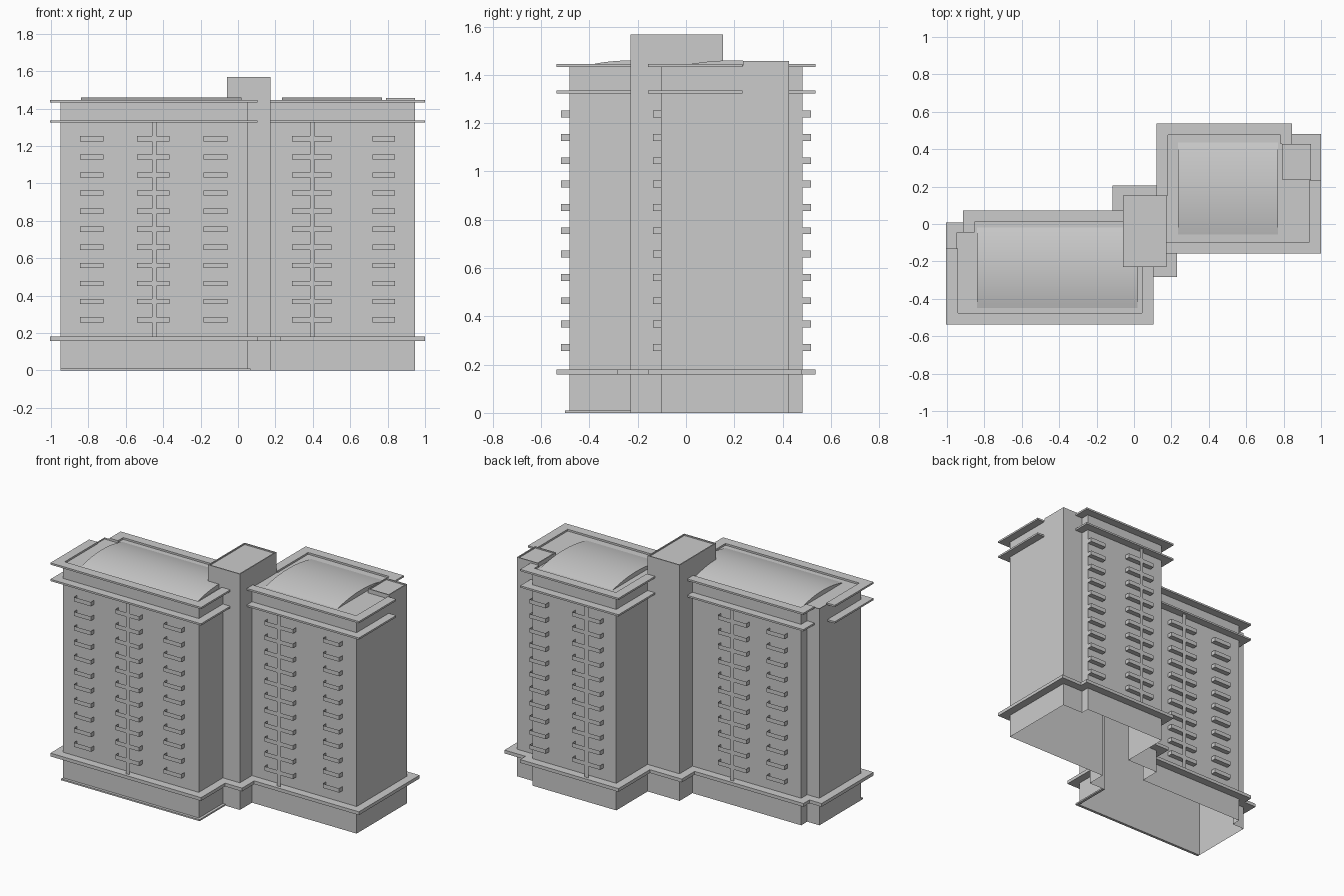
import bpy, bmesh, math
from mathutils import Vector

if "Cube" in bpy.data.objects:
    bpy.data.objects.remove(bpy.data.objects["Cube"])


def mesh_object(name, verts, faces, fix=True):
    me = bpy.data.meshes.new(name)
    me.from_pydata(verts, [], faces)
    ob = bpy.data.objects.new(name, me)
    bpy.context.collection.objects.link(ob)
    if fix:
        bm = bmesh.new()
        bm.from_mesh(me)
        bmesh.ops.recalc_face_normals(bm, faces=bm.faces)
        bm.to_mesh(me)
        bm.free()
    return ob


def offset(path, d, closed):
    """Shift a path outwards (right of travel) with mitred corners."""
    n, out = len(path), []
    for i in range(n):
        p = Vector(path[i])
        normals = []
        for a, b in ((i - 1, i), (i, i + 1)):
            if closed or (a >= 0 and b < n):
                e = (Vector(path[b % n]) - Vector(path[a % n])).normalized()
                normals.append(Vector((e.y, -e.x)))
        m = sum(normals, Vector((0, 0)))
        out.append(tuple(p + m * d))      # right-angled corners only
    return out


def ledge(name, path, d0, d1, z0, z1, closed=False):
    """Projecting slab that follows a wall path."""
    a, b = offset(path, d0, closed), offset(path, d1, closed)
    n = len(path)
    verts = [(*p, z) for p, q, r, s in
             zip(a, b, b, a) for p, z in ((p, z0), (q, z0), (r, z1), (s, z1))]
    faces = []
    for i in range(n if closed else n - 1):
        j = (i + 1) % n
        for k in range(4):
            l = (k + 1) % 4
            faces.append((4 * i + k, 4 * i + l, 4 * j + l, 4 * j + k))
    if not closed:
        faces += [(0, 1, 2, 3), (4 * n - 4, 4 * n - 3, 4 * n - 2, 4 * n - 1)]
    return mesh_object(name, verts, faces)


def walls(name, path, z0, z1):
    n = len(path)
    verts = [(*p, z0) for p in path] + [(*p, z1) for p in path]
    faces = [(i, (i + 1) % n, n + (i + 1) % n, n + i) for i in range(n)]
    return mesh_object(name, verts, faces, False)


def flat(name, path, z):
    return mesh_object(name, [(*p, z) for p in path], [tuple(range(len(path)))], False)


def rect(x0, x1, y0, y1):
    return [(x0, y0), (x1, y0), (x1, y1), (x0, y1)]


# Outer walls: one shell, open underneath
outline = [(-.95, -.483), (.05, -.483), (.05, -.23), (.175, -.23), (.175, -.103),
           (.945, -.103), (.945, .427), (.79, .427), (.79, .483), (.175, .483),
           (.175, .153), (-.06, .153), (-.06, .018), (-.86, .018), (-.86, -.045), (-.95, -.045)]
walls("outer_walls", outline, 0, 1.44)
ledge("base_ledge", outline, 0, .054, .158, .18, True)
ledge("ground_plinth", outline[0:3], 0, .018, 0, .01)

# Flat roofs
flat("left_roof", outline[0:3] + [(-.06, -.23)] + outline[12:], 1.43)
flat("right_roof", outline[4:10], 1.43)

# Upper ledges, interrupted by the stair tower and corner shafts
runs = {
    "left_front": [(-.95, -.13)] + outline[0:3],
    "left_back": outline[12:15],
    "right_front": outline[4:6] + [(.945, .235)],
    "right_back": outline[7:11],
}
for run, path in runs.items():
    ledge(run + "_lower_ledge", path, 0, .054, 1.324, 1.336)
    ledge(run + "_roof_ledge", path, -.008, .054, 1.433, 1.445)

# Towers with a small roof lip
for name, r, top in (("stair_tower", (-.06, .175, -.23, .153), 1.568),
                     ("corner_shaft", (.79, .945, .237, .427), 1.457)):
    p = rect(*r)
    walls(name, p, 1.43, top)
    ledge(name + "_lip", p, -.007, 0, top - .008, top, True)
    flat(name + "_roof", p, top - .008)


# Shallow vaulted roofs
def vault(name, x0, x1, yc, half, z0, rise, n=16):
    ys = [-half + 2 * half * i / n for i in range(n + 1)]
    verts = [(x, yc + y, z0 + rise * (1 - (y / half) ** 2)) for x in (x0, x1) for y in ys]
    m = n + 1
    faces = [(i, m + i, m + i + 1, i + 1) for i in range(n)]
    faces += [tuple(reversed(range(m))), tuple(range(m, 2 * m))]
    ob = mesh_object(name, verts, faces, False)
    bpy.ops.object.select_all(action='DESELECT')
    bpy.context.view_layer.objects.active = ob
    ob.select_set(True)
    bpy.ops.object.shade_smooth_by_angle()


vault("left_vault", -.84, .02, -.233, .215, 1.43, .03)
vault("right_vault", .235, .77, .19, .245, 1.43, .03)


# Balconies: open-topped trays, with a thin vertical fin on the paired columns
def balconies(name, x0, x1, y, side, fin=None):
    verts, faces = [], []
    yo = y + side * .034
    for i in range(11):
        z0 = .257 + .0967 * i
        z1, k = z0 + .028, len(verts)
        for z in (z0, z1):
            verts += [(x0, y, z), (x0, yo, z), (x1, yo, z), (x1, y, z)]
        faces += [tuple(k + v for v in f) for f in
                  ((0, 1, 5, 4), (1, 2, 6, 5), (2, 3, 7, 6), (0, 3, 2, 1))]
    mesh_object(name, verts, faces)
    if fin is not None:
        w = .013
        mesh_object(name + "_fin",
                    [(fin - w, yo, .18), (fin + w, yo, .18), (fin + w, yo, 1.325), (fin - w, yo, 1.325)],
                    [(0, 1, 2, 3) if side < 0 else (3, 2, 1, 0)], False)


for args in (("left_front_balcony_a", -.845, -.72, -.483, -1),
             ("left_front_balcony_b", -.54, -.365, -.483, -1, -.448),
             ("left_front_balcony_c", -.185, -.055, -.483, -1),
             ("right_front_balcony_a", .29, .50, -.103, -1, .397),
             ("right_front_balcony_b", .72, .84, -.103, -1),
             ("left_back_balcony_a", -.76, -.63, .018, 1),
             ("left_back_balcony_b", -.48, -.27, .018, 1, -.375),
             ("right_back_balcony_a", .27, .475, .483, 1, .37),
             ("right_back_balcony_b", .67, .79, .483, 1)):
    balconies(*args)
